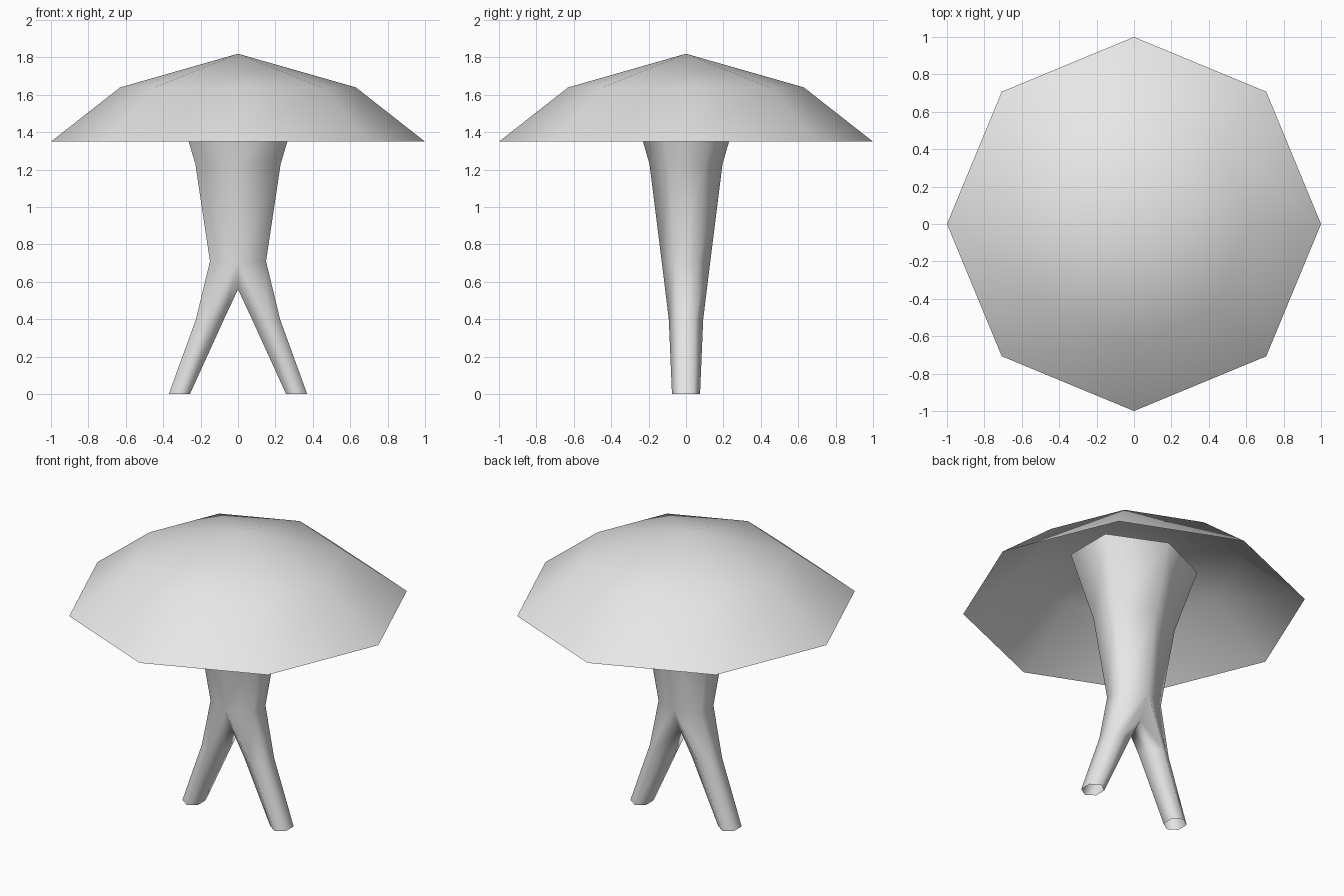
import bpy
import bmesh
import math

cube = bpy.data.objects.get("Cube")
if cube:
    bpy.data.objects.remove(cube, do_unlink=True)

GREY = (0.8, 0.8, 0.8, 1.0)
grey = bpy.data.materials.new("plain grey")
grey.use_nodes = True
grey.diffuse_color = GREY
grey.node_tree.nodes["Principled BSDF"].inputs["Base Color"].default_value = GREY


def finish(bm, name):
    """Turn the bmesh into a smooth-shaded grey object."""
    for face in bm.faces:
        face.smooth = True
    mesh = bpy.data.meshes.new(name)
    bm.to_mesh(mesh)
    bm.free()
    mesh.materials.append(grey)
    obj = bpy.data.objects.new(name, mesh)
    bpy.context.collection.objects.link(obj)
    return obj


def bridge(bm, lower, upper, closed):
    """Join two rings of equal length with outward quads."""
    n = len(lower)
    for i in range(n if closed else n - 1):
        j = (i + 1) % n
        bm.faces.new((lower[i], lower[j], upper[j], upper[i]))


# Canopy: open eight-sided shell
bm = bmesh.new()
rings = []
for radius, z in ((1.0, 1.35), (0.63, 1.64)):
    rings.append([bm.verts.new((radius * math.cos(k * math.pi / 4),
                                radius * math.sin(k * math.pi / 4), z))
                  for k in range(8)])
bridge(bm, rings[0], rings[1], True)
apex = bm.verts.new((0, 0, 1.82))
for k in range(8):
    bm.faces.new((rings[1][k], rings[1][(k + 1) % 8], apex))
finish(bm, "canopy")

# Forked trunk: half of a six-sided trunk running into one leg, then mirrored
bm = bmesh.new()


def half_ring(front_x, outer_x, y, z):
    return [bm.verts.new(p) for p in ((front_x, -y, z), (outer_x, -y / 2, z),
                                      (outer_x, y / 2, z), (front_x, y, z))]


def inner_pair(x, y, z):
    return [bm.verts.new((x, y, z)), bm.verts.new((x, -y, z))]


# Trunk, flaring towards the top
fork = half_ring(0, 0.15, 0.13, 0.71)
flare = half_ring(0, 0.228, 0.195, 1.23)
top = half_ring(0, 0.35, 0.315, 1.64)
bridge(bm, fork, flare, False)
bridge(bm, flare, top, False)

# Leg, a closed ring at the fork, knee and foot
hip = fork + inner_pair(0, 0.06, 0.56)
knee = half_ring(0.15, 0.225, 0.092, 0.40) + inner_pair(0.075, 0.046, 0.40)
foot = half_ring(0.313, 0.37, 0.075, 0) + inner_pair(0.257, 0.038, 0)
bridge(bm, knee, hip, True)
bridge(bm, foot, knee, True)

trunk = finish(bm, "forked_trunk")
mirror = trunk.modifiers.new("mirror", 'MIRROR')
mirror.use_axis[0] = True
mirror.use_mirror_merge = True
mirror.merge_threshold = 0.001
